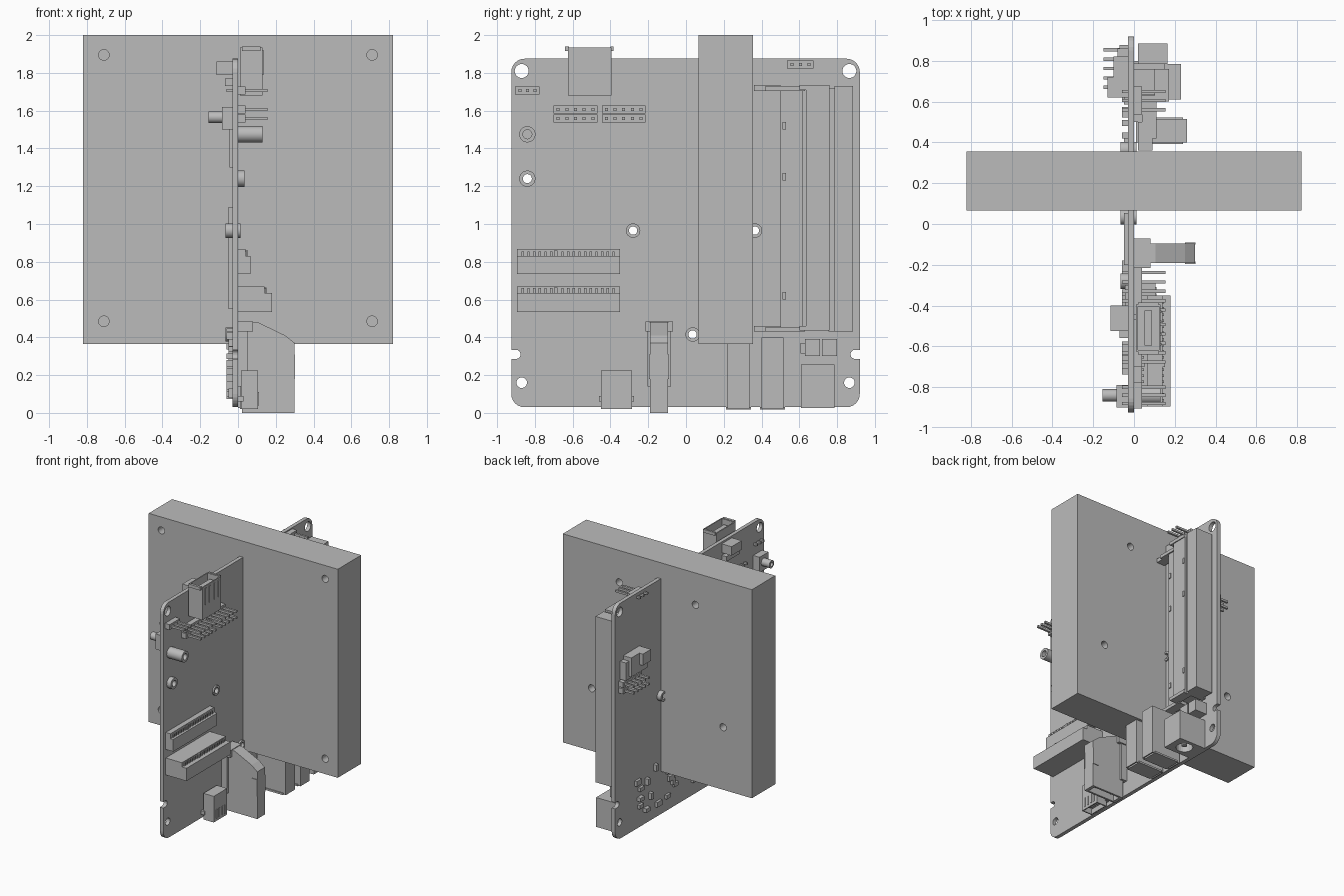
import bpy, bmesh, math, random
from mathutils import Vector, Matrix

random.seed(4)
if "Cube" in bpy.data.objects:
    bpy.data.objects.remove(bpy.data.objects["Cube"])

grey = bpy.data.materials.new("plain grey")
grey.use_nodes = True
grey.diffuse_color = (0.5, 0.5, 0.5, 1)
grey.node_tree.nodes["Principled BSDF"].inputs["Base Color"].default_value = (0.5, 0.5, 0.5, 1)


def finish(bm, name):
    bmesh.ops.recalc_face_normals(bm, faces=bm.faces)
    mesh = bpy.data.meshes.new(name)
    bm.to_mesh(mesh)
    bm.free()
    mesh.materials.append(grey)
    ob = bpy.data.objects.new(name, mesh)
    bpy.context.collection.objects.link(ob)
    return ob


def add_box(bm, x, y, z):
    """Box from (low, high) ranges."""
    size = [r[1] - r[0] for r in (x, y, z)]
    mid = [(r[0] + r[1]) / 2 for r in (x, y, z)]
    m = Matrix.Translation(mid) @ Matrix.Diagonal((*size, 1))
    return bmesh.ops.create_cube(bm, size=1, matrix=m)["verts"]


def boxes(name, *ranges):
    bm = bmesh.new()
    for r in ranges:
        add_box(bm, *r)
    return finish(bm, name)


def add_rod(bm, a, b, r, n=24):
    """Cylinder between two points."""
    a, b = Vector(a), Vector(b)
    rot = (b - a).to_track_quat('Z', 'Y').to_matrix().to_4x4()
    bmesh.ops.create_cone(bm, cap_ends=True, segments=n, radius1=r, radius2=r,
                          depth=(b - a).length, matrix=Matrix.Translation((a + b) / 2) @ rot)


def rods(name, *items):
    bm = bmesh.new()
    for it in items:
        add_rod(bm, *it)
    return finish(bm, name)


def smooth(ob):
    bpy.ops.object.select_all(action='DESELECT')
    ob.select_set(True)
    bpy.context.view_layer.objects.active = ob
    bpy.ops.object.shade_smooth_by_angle()


def cut(ob, cutter):
    mod = ob.modifiers.new("cut", 'BOOLEAN')
    mod.object, mod.operation, mod.solver = cutter, 'DIFFERENCE', 'EXACT'
    bpy.context.view_layer.objects.active = ob
    bpy.ops.object.modifier_apply(modifier=mod.name)
    bpy.data.objects.remove(cutter)


def extrude(name, pts, place, vec):
    """Extrude a 2D profile; place maps a point into space."""
    bm = bmesh.new()
    face = bm.faces.new([bm.verts.new(place(*p)) for p in pts])
    ext = bmesh.ops.extrude_face_region(bm, geom=[face])["geom"]
    bmesh.ops.translate(bm, vec=vec, verts=[v for v in ext if isinstance(v, bmesh.types.BMVert)])
    return finish(bm, name)


def port(name, x, y, z, up=False, wall=0.012):
    """Metal shell with an open end and a tongue inside."""
    bm = bmesh.new()
    add_box(bm, x, y, z)
    bm.normal_update()
    d = 1 if up else -1
    face = next(f for f in bm.faces if f.normal.z * d > 0.9)
    bmesh.ops.inset_region(bm, faces=[face], thickness=wall)
    ext = bmesh.ops.extrude_face_region(bm, geom=[face])["geom"]
    depth = 0.7 * (z[1] - z[0])
    bmesh.ops.translate(bm, vec=(0, 0, -d * depth),
                        verts=[v for v in ext if isinstance(v, bmesh.types.BMVert)])
    bmesh.ops.delete(bm, geom=[face], context='FACES_ONLY') if face.is_valid else None
    xm, w = (x[0] + x[1]) / 2, (x[1] - x[0]) * 0.15
    zt = (z[1] - depth, z[1] - 0.03) if up else (z[0] + 0.03, z[0] + depth)
    add_box(bm, (xm - w, xm + w), (y[0] + 0.03, y[1] - 0.03), zt)
    return finish(bm, name)


def header(name, ys, zs, tip=0.155):
    """Pin strip: one raised base and one pin per position."""
    bm = bmesh.new()
    s, p = (1 if tip > 0 else -1), 0.008
    base = (0, 0.04) if s > 0 else (-0.07, -0.03)
    for y in ys:
        for z in zs:
            add_box(bm, base, (y - 0.024, y + 0.024), (z - 0.021, z + 0.021))
            add_box(bm, sorted((0.03 * s, tip)), (y - p, y + p), (z - p, z + p))
            add_box(bm, (-0.06, -0.02), (y - p, y + p), (z - p, z + p))
    return finish(bm, name)


# Circuit board: rounded outline, edge notches, mounting holes
T = 0.03
lo, hi, zlo, zhi, rad = -0.925, 0.92, 0.03, 1.875, 0.07
outline = []
for k, (cy, cz) in enumerate([(hi - rad, zhi - rad), (lo + rad, zhi - rad),
                              (lo + rad, zlo + rad), (hi - rad, zlo + rad)]):
    for i in range(7):
        a = math.pi / 2 * (k + i / 6)
        outline.append((cy + rad * math.cos(a), cz + rad * math.sin(a)))
board = extrude("circuit_board", outline, lambda y, z: (-T, y, z), (T, 0, 0))
nuts = [(-0.28, 0.965), (0.365, 0.965), (0.035, 0.415)]
posts = [(-0.84, 1.475, 0.13), (-0.84, 1.24, 0.035)]
holes = [(-0.87, 1.81, 0.037), (0.865, 1.81, 0.037), (-0.87, 0.16, 0.028), (0.865, 0.16, 0.028),
         (lo + 0.025, 0.31, 0.024), (hi - 0.025, 0.31, 0.024)]
holes += [(y, z, 0.022) for y, z in nuts] + [(y, z, 0.024) for y, z, h in posts[1:]]
cut(board, rods("board_cutter", *[((-0.1, y, z), (0.1, y, z), r) for y, z, r in holes]))
cut(board, boxes("notch_cutter", ((-0.1, 0.1), (-1, lo + 0.025), (0.286, 0.334)),
                 ((-0.1, 0.1), (hi - 0.025, 1), (0.286, 0.334))))

# Large block crossing the board, with blind screw holes on both faces
slab = boxes("cross_block", ((-0.82, 0.82), (0.065, 0.355), (0.365, 2.0)))
screw = []
for s in (-1, 1):
    screw += [((s * 0.71, 0, z), (s * 0.71, 0.13, z), 0.028) for z in (0.485, 1.895)]
    screw += [((s * x, 0.29, z), (s * x, 0.42, z), 0.028) for x, z in ((0.33, 1.75), (0.57, 0.855))]
cut(slab, rods("screw_cutter", *screw))

# Threaded nuts and standoffs
for y, z, h in posts:
    ob = rods("standoff", ((0, y, z), (h, y, z), 0.043))
    cut(ob, rods("bore", ((-0.1, y, z), (0.3, y, z), 0.024)))
    smooth(ob)
for y, z in nuts:
    ob = rods("mount_nut", ((-0.065, y, z), (0.012, y, z), 0.038))
    cut(ob, rods("bore", ((-0.1, y, z), (0.3, y, z), 0.022)))
    smooth(ob)

# Upright port at the top edge with flared lips and springs
port("upper_port", (0.01, 0.13), (-0.625, -0.395), (1.68, 1.935), up=True)
boxes("upper_port_lips", ((0.02, 0.12), (-0.64, -0.62), (1.915, 1.94)),
      ((0.02, 0.12), (-0.4, -0.385), (1.915, 1.94)))
boxes("upper_port_springs", *[((0.128, 0.135), (y - 0.006, y + 0.006), (1.79, 1.92))
                              for y in (-0.59, -0.54, -0.48, -0.43)])

# Pin headers
header("pin_header_side", [-0.88, -0.84, -0.8], [1.706])
header("pin_header_back", [0.56, 0.605, 0.65], [1.845])
for y0 in (-0.677, -0.422):
    header("double_pin_header", [y0 + 0.046 * i for i in range(5)], [1.558, 1.606])
header("rear_pin_header", [0.67 + 0.046 * i for i in range(5)], [1.2, 1.25], tip=-0.15)

# Card slots: stepped bodies with a slit and a key
for z0, step, low, top in ((0.735, 0.095, 0.04, 0.065), (0.535, 0.1, 0.14, 0.18)):
    slot = boxes("card_slot", ((0, low), (-0.895, -0.35), (z0, z0 + 0.133)),
                 ((low - 0.005, top), (-0.895, -0.35), (z0, z0 + step)))
    boxes("card_slot_key", ((low, low + 0.012), (-0.7, -0.68), (z0 + step, z0 + step + 0.03)))
    boxes("card_slot_contacts", *[((low, low + 0.008), (y, y + 0.012), (z0 + step, z0 + step + 0.025))
                                  for y in [-0.87 + 0.03 * i for i in range(17)]])

# Tall display port with sloped top
prof = [(0.02, 0.0), (0.3, 0.0), (0.3, 0.37), (0.25, 0.41), (0.105, 0.48), (0.02, 0.48)]
tall = extrude("tall_port", prof, lambda x, z: (x, -0.19, z), (0, 0.095, 0))
cut(tall, boxes("mouth", ((0.045, 0.275), (-0.175, -0.11), (-0.1, 0.17))))
boxes("tall_port_tongue", ((0.08, 0.24), (-0.15, -0.135), (0.03, 0.18)))
boxes("tall_port_base", ((0, 0.08), (-0.215, -0.07), (0.43, 0.485)),
      ((0, 0.05), (-0.205, -0.08), (0.14, 0.44)))
boxes("tall_port_clips", *[((0.25, 0.302), (y, y + 0.01), (0.18, 0.31)) for y in (-0.195, -0.1)])

# Small port on the lower edge
port("small_port", (0.015, 0.105), (-0.45, -0.285), (0.02, 0.225))
boxes("small_port_tabs", ((0, 0.03), (-0.46, -0.275), (0.06, 0.09)),
      *[((0.1, 0.11), (y, y + 0.01), (0.04, 0.11)) for y in (-0.42, -0.39, -0.35, -0.32)])

# Twin lower ports and the power socket
for y in ((0.22, 0.335), (0.4, 0.515)):
    port("lower_port", (0.01, 0.26), y, (0.02, 0.4))
    boxes("lower_port_lips", ((0.03, 0.24), (y[0] - 0.008, y[1] + 0.008), (0.018, 0.032)))
power = boxes("power_socket", ((0, 0.23), (0.61, 0.785), (0.025, 0.255)))
cut(power, rods("socket_bore", ((0.12, 0.7, -0.1), (0.12, 0.7, 0.2), 0.06)))
smooth(rods("power_pin", ((0.12, 0.7, 0.04), (0.12, 0.7, 0.21), 0.02)))
boxes("small_plugs", ((0, 0.1), (0.63, 0.71), (0.3, 0.39)), ((0, 0.1), (0.72, 0.8), (0.3, 0.39)),
      ((0, 0.06), (0.605, 0.635), (0.315, 0.37)))

# Memory sockets: long rails, grooves and end latches
boxes("memory_rails", ((0, 0.1), (0.5, 0.62), (0.45, 1.71)),
      ((0, 0.165), (0.635, 0.76), (0.45, 1.71)),
      ((0.0, 0.15), (0.755, 0.79), (0.43, 1.72)),
      ((0.02, 0.165), (0.785, 0.885), (0.43, 1.73)))
boxes("memory_rail_ribs", *[((0.09, 0.108), (0.51, 0.53), (z, z + 0.04)) for z in (0.6, 1.23, 1.5)],
      *[((0.16, 0.172), (0.74, 0.755), (z, z + 0.04)) for z in (0.6, 1.23, 1.5)])
for z in (0.43, 1.705):
    boxes("memory_latches", ((0.02, 0.09), (0.36, 0.5), (z, z + 0.03)),
          ((0.04, 0.11), (0.42, 0.63), (z, z + 0.025)), ((0.1, 0.172), (0.6, 0.76), (z + 0.005, z + 0.03)))

# Round jack, blocks and chips on the reverse side
boxes("jack_base", ((-0.085, -T), (-0.9, -0.79), (1.5, 1.62)))
jack = rods("jack_barrel", ((-0.155, -0.84, 1.565), (-0.08, -0.84, 1.565), 0.03))
cut(jack, rods("bore", ((-0.2, -0.84, 1.565), (-0.1, -0.84, 1.565), 0.016)))
smooth(jack)
boxes("reverse_block", ((-0.115, -T), (-0.525, -0.4), (1.79, 1.86)),
      ((-0.07, -T), (-0.56, -0.4), (1.73, 1.77)))
boxes("reverse_connector", ((-0.1, -T), (0.62, 0.82), (1.3, 1.45)),
      ((-0.13, -0.09), (0.62, 0.72), (1.36, 1.45)), ((-0.08, -T), (0.8, 0.86), (1.28, 1.42)))
boxes("chips", ((-0.05, -T), (-0.2, 0.055), (0.55, 1.09)), ((-0.045, -T), (-0.55, -0.3), (1.3, 1.55)))

# Scattered small components along the lower reverse side
bits = []
for i in range(34):
    y, z = random.uniform(-0.75, 0.84), random.uniform(0.06, 0.42)
    w, h = random.choice([(0.03, 0.05), (0.05, 0.03), (0.06, 0.04)])
    bits.append(((random.choice([-0.05, -0.06]), -T), (y, y + w), (z, z + h)))
boxes("small_components", *bits)
